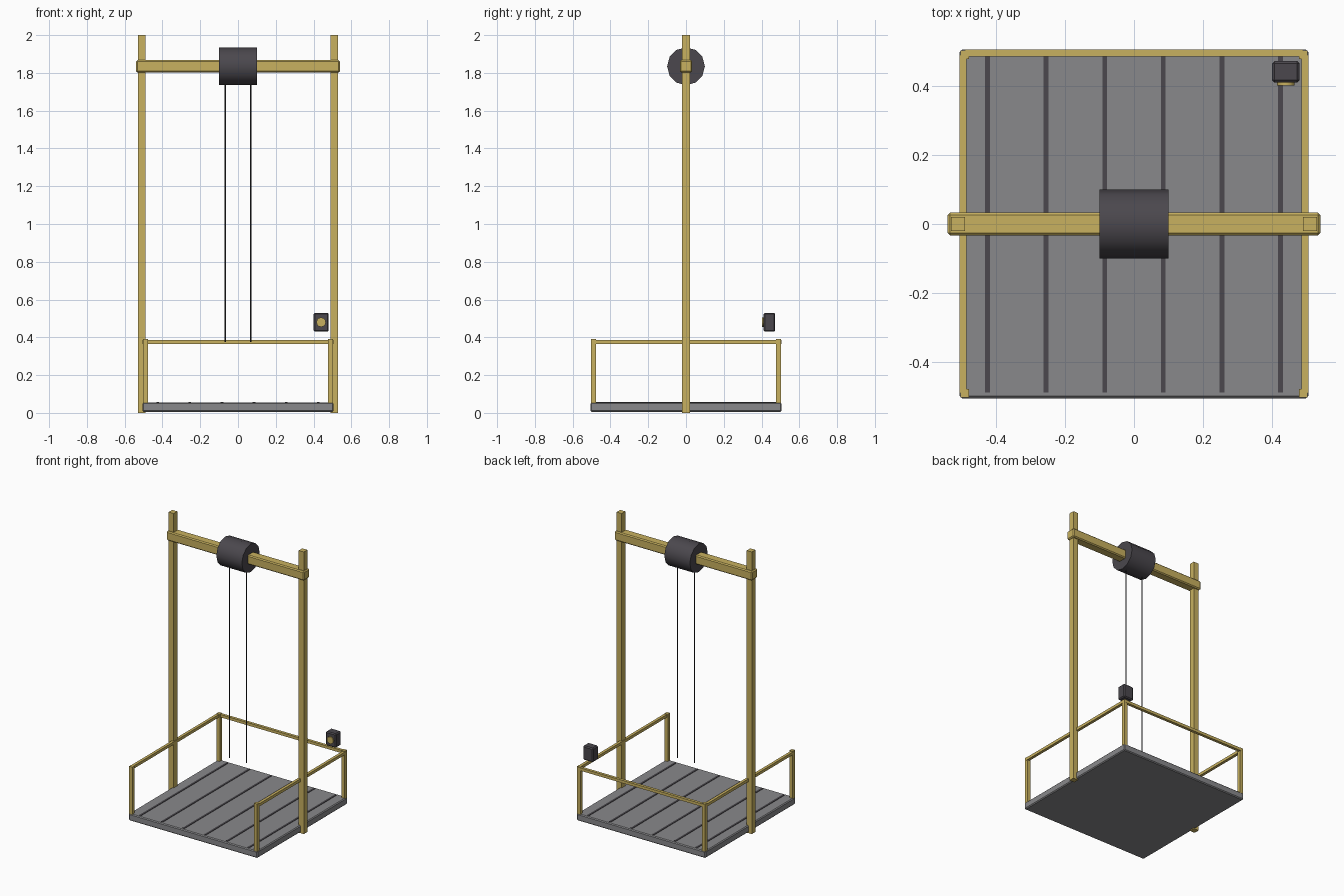
import bpy, math

if "Cube" in bpy.data.objects:
    bpy.data.objects.remove(bpy.data.objects["Cube"])


def material(name, rgb):
    m = bpy.data.materials.new(name)
    m.diffuse_color = (*rgb, 1)
    m.use_nodes = True
    m.node_tree.nodes["Principled BSDF"].inputs["Base Color"].default_value = m.diffuse_color
    return m


YELLOW = material("mustard yellow", (0.58, 0.44, 0.115))
GREY = material("mid grey", (0.25, 0.25, 0.26))
DARK = material("dark charcoal", (0.07, 0.064, 0.075))
BLACK = material("cable black", (0.03, 0.03, 0.033))


def box(name, lo, hi, mat, bevel=0):
    """Box between two corners, with an optional chamfer."""
    bpy.ops.mesh.primitive_cube_add(size=1, location=[(a + b) / 2 for a, b in zip(lo, hi)])
    ob = bpy.context.object
    ob.name = name
    ob.scale = [b - a for a, b in zip(lo, hi)]
    bpy.ops.object.transform_apply(location=False, rotation=False, scale=True)
    ob.data.materials.append(mat)
    if bevel:
        mod = ob.modifiers.new("chamfer", 'BEVEL')
        mod.width = bevel
        mod.segments = 1
    return ob


def cylinder(name, loc, r, depth, sides, mat, rot=(0, 0, 0)):
    bpy.ops.mesh.primitive_cylinder_add(vertices=sides, radius=r, depth=depth,
                                        location=loc, rotation=rot)
    ob = bpy.context.object
    ob.name = name
    ob.data.materials.append(mat)
    bpy.ops.object.shade_smooth_by_angle(angle=math.radians(40))
    return ob


# Platform with dark floor strips
box("platform", (-0.505, -0.505, 0.006), (0.505, 0.505, 0.055), GREY, 0.006)
for i in range(6):
    x = (i - 2.5) * 0.17
    box("floor_strip", (x - 0.007, -0.488, 0.05), (x + 0.007, 0.488, 0.058), DARK)

# Tall guide posts, railing corner posts and side rails, on both sides
for s in (-1, 1):
    px, rx = s * 0.51, s * 0.49
    box("guide_post", (px - 0.02, -0.02, 0), (px + 0.02, 0.02, 2), YELLOW)
    for y in (-0.49, 0.49):
        box("corner_post", (rx - 0.0125, y - 0.0125, 0.05),
            (rx + 0.0125, y + 0.0125, 0.39), YELLOW)
    box("side_rail", (s * 0.495 - 0.01, -0.49, 0.366), (s * 0.495 + 0.01, 0.49, 0.386), YELLOW)
box("back_rail", (-0.49, 0.485, 0.366), (0.49, 0.505, 0.386), YELLOW)

# Top beam, winch drum and hoist cables
box("top_beam", (-0.54, -0.033, 1.802), (0.54, 0.033, 1.867), YELLOW, 0.007)
cylinder("winch_drum", (0, 0, 1.835), 0.1, 0.2, 12, DARK, (0, math.pi / 2, 0))
for s in (-1, 1):
    cylinder("hoist_cable", (s * 0.067, 0, 1.085), 0.004, 1.42, 8, BLACK)

# Control box with round button
box("control_box", (0.4, 0.41, 0.43), (0.48, 0.472, 0.53), DARK, 0.007)
cylinder("control_button", (0.44, 0.411, 0.48), 0.025, 0.018, 12, YELLOW, (math.pi / 2, 0, 0))
